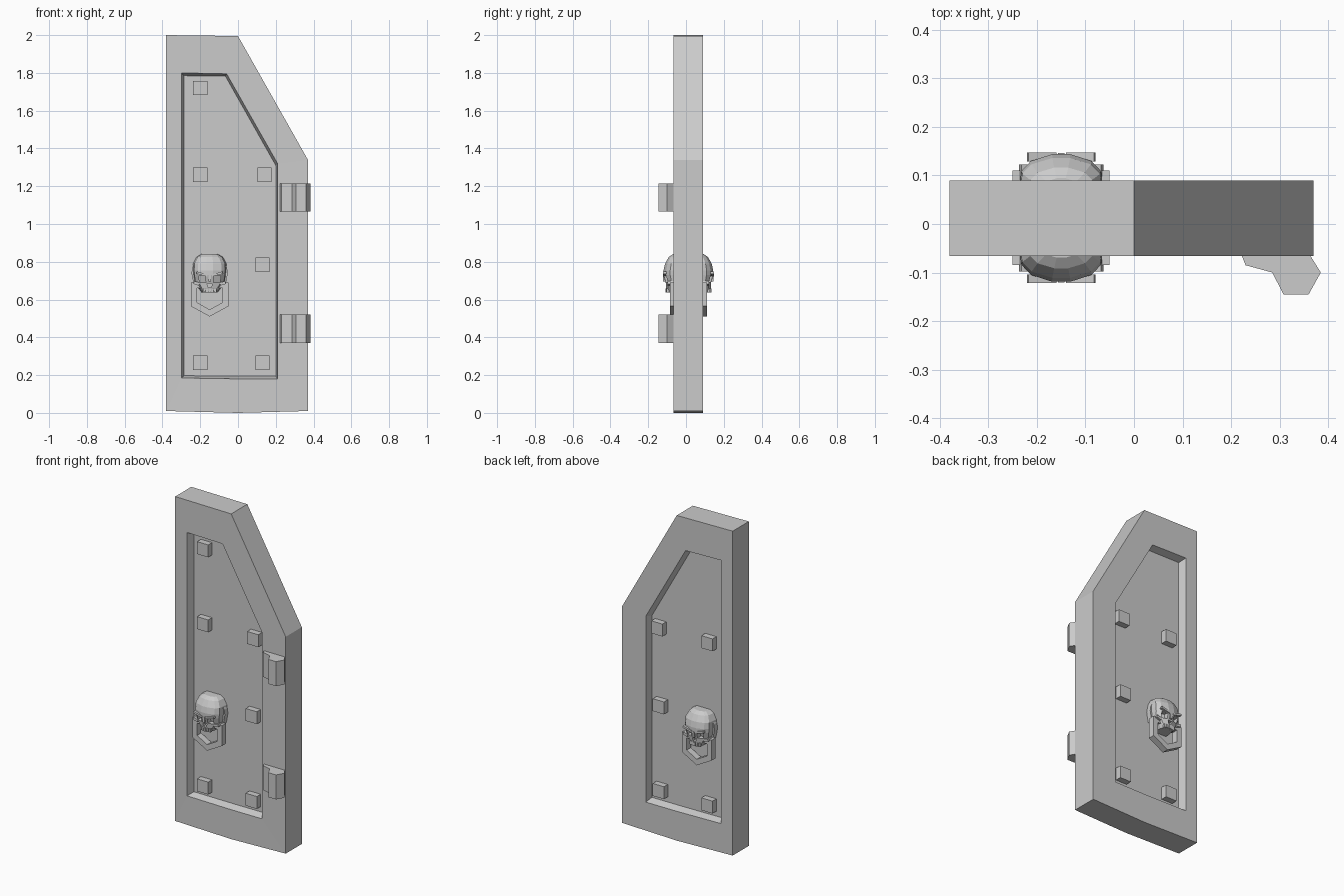
import bpy, bmesh, math
from mathutils import Matrix

cube = bpy.data.objects.get("Cube")
if cube:
    bpy.data.objects.remove(cube, do_unlink=True)

GREY = (0.6, 0.6, 0.6, 1)
mat = bpy.data.materials.new("stone grey")
mat.use_nodes = True
mat.diffuse_color = GREY
mat.node_tree.nodes["Principled BSDF"].inputs["Base Color"].default_value = GREY

MID = 0.0125      # middle of the door's thickness
FLOOR = -0.02     # front recess floor
HX = -0.15        # handle centre


def finish(bm, name):
    bmesh.ops.recalc_face_normals(bm, faces=bm.faces)
    mesh = bpy.data.meshes.new(name)
    bm.to_mesh(mesh)
    bm.free()
    ob = bpy.data.objects.new(name, mesh)
    mesh.materials.append(mat)
    bpy.context.collection.objects.link(ob)
    return ob


def loft(bm, rings, closed=False):
    """Join rings of 3D points; cap both ends, or close into a loop."""
    rows = [[bm.verts.new(p) for p in r] for r in rings]
    pairs = list(zip(rows, rows[1:]))
    if closed:
        pairs.append((rows[-1], rows[0]))
    else:
        bm.faces.new(rows[0])
        bm.faces.new(rows[-1])
    for a, b in pairs:
        for i in range(len(a)):
            j = (i + 1) % len(a)
            bm.faces.new((a[i], a[j], b[j], b[i]))


def at_y(pts, y):
    return [(x, y, z) for x, z in pts]


def box(bm, centre, size, tilt=0):
    m = (Matrix.Translation(centre) @ Matrix.Rotation(tilt, 4, 'Y')
         @ Matrix.Diagonal((*size, 1)))
    bmesh.ops.create_cube(bm, size=1, matrix=m)


def back_copy(ob, name):
    """Mirror a front part through the door's thickness."""
    bm = bmesh.new()
    bm.from_mesh(ob.data)
    for v in bm.verts:
        v.co.y = 2 * MID - v.co.y
    finish(bm, name)


# Door slab with a sloped corner and a recessed panel on both faces
outer = [(-.38, .01), (0, 0), (.37, .01), (.37, 1.34), (0, 1.995), (-.38, 2)]
lip = [(-.3, .185), (0, .18), (.21, .18), (.21, 1.32), (-.06, 1.795), (-.3, 1.8)]
floor = [(-.285, .197), (0, .195), (.2, .195), (.2, 1.31), (-.067, 1.783), (-.285, 1.785)]
bm = bmesh.new()
loft(bm, [at_y(floor, FLOOR), at_y(lip, -.065), at_y(outer, -.066),
          at_y(outer, .09), at_y(lip, .09), at_y(floor, 2 * MID - FLOOR)])
finish(bm, "door_slab")

# Square studs; the back lacks the top one
studs = [(-.2, 1.26), (.14, 1.26), (.13, .785), (-.2, .265), (.13, .265)]
for i, (x, z) in enumerate(studs + [(-.2, 1.72)]):
    bm = bmesh.new()
    box(bm, (x, FLOOR - .015, z), (.076, .045, .076))
    ob = finish(bm, f"front_stud_{i + 1}")
    if i < len(studs):
        back_copy(ob, f"back_stud_{i + 1}")

# Hinges
knuckle = [(.22, -.06), (.23, -.085), (.285, -.1), (.308, -.145),
           (.36, -.145), (.385, -.1), (.36, -.06)]
for name, z in (("lower_hinge", .37), ("upper_hinge", 1.065)):
    bm = bmesh.new()
    loft(bm, [[(x, y, h) for x, y in knuckle] for h in (z, z + .15)])
    finish(bm, name)

# Angular pull ring
ring_out = [(-.1, .69), (-.1, .565), (0, .51), (.1, .565), (.1, .69)]
ring_in = [(-.068, .66), (-.068, .585), (0, .547), (.068, .585), (.068, .66)]
ring_out = [(x + HX, z) for x, z in ring_out]
ring_in = [(x + HX, z) for x, z in ring_in]
bm = bmesh.new()
loft(bm, [at_y(ring_out, -.085), at_y(ring_in, -.085),
          at_y(ring_in, -.045), at_y(ring_out, -.045)], closed=True)
back_copy(finish(bm, "front_pull_ring"), "back_pull_ring")

# Arched mount behind the skull
arch = [(HX + .096 * math.cos(math.pi * k / 10), .74 + .1 * math.sin(math.pi * k / 10))
        for k in range(11)]
arch += [(HX - .085, .68), (HX + .085, .68)]
bm = bmesh.new()
loft(bm, [at_y(arch, FLOOR), at_y(arch, -.05)])
back_copy(finish(bm, "front_skull_mount"), "back_skull_mount")

# Skull mask: curved rows of (height, half width, foremost y)
rows = [(.84, .045, -.07), (.825, .07, -.092), (.79, .088, -.112), (.755, .09, -.12),
        (.73, .088, -.12), (.688, .082, -.108), (.662, .06, -.108), (.638, .042, -.1)]
angles = [math.radians(a) for a in (-90, -66, -44, -12, 12, 44, 66, 90)]
bm = bmesh.new()
grid = [[bm.verts.new((HX + w * math.sin(a), FLOOR + (y - FLOOR) * max(math.cos(a), 0) ** .5, z))
         for a in angles] for z, w, y in rows]
faces = {}
for r in range(len(rows) - 1):
    for c in range(len(angles) - 1):
        faces[r, c] = bm.faces.new((grid[r][c], grid[r][c + 1], grid[r + 1][c + 1], grid[r + 1][c]))
bm.faces.new(grid[0])
bm.faces.new(grid[-1])
bm.faces.new([r[0] for r in grid] + [r[-1] for r in reversed(grid)])
bmesh.ops.recalc_face_normals(bm, faces=bm.faces)
# Eye sockets and nose hole
for key, rim, deep in (((4, 2), .005, .03), ((4, 4), .005, .03), ((5, 3), .004, .02)):
    bmesh.ops.inset_individual(bm, faces=[faces[key]], thickness=rim)
    hole = bmesh.ops.extrude_discrete_faces(bm, faces=[faces[key]])["faces"][0]
    bmesh.ops.translate(bm, verts=hole.verts, vec=(0, deep, 0))
# Brows, cheekbones and teeth
for s in (-1, 1):
    box(bm, (HX + s * .04, -.113, .735), (.06, .018, .012), -s * .25)
    box(bm, (HX + s * .07, -.078, .686), (.03, .04, .016), -s * .3)
box(bm, (HX, -.112, .712), (.014, .018, .035))
for k in range(5):
    box(bm, (HX + (k - 2) * .015, -.102 + .003 * abs(k - 2), .648), (.012, .014, .022))
back_copy(finish(bm, "front_skull"), "back_skull")
